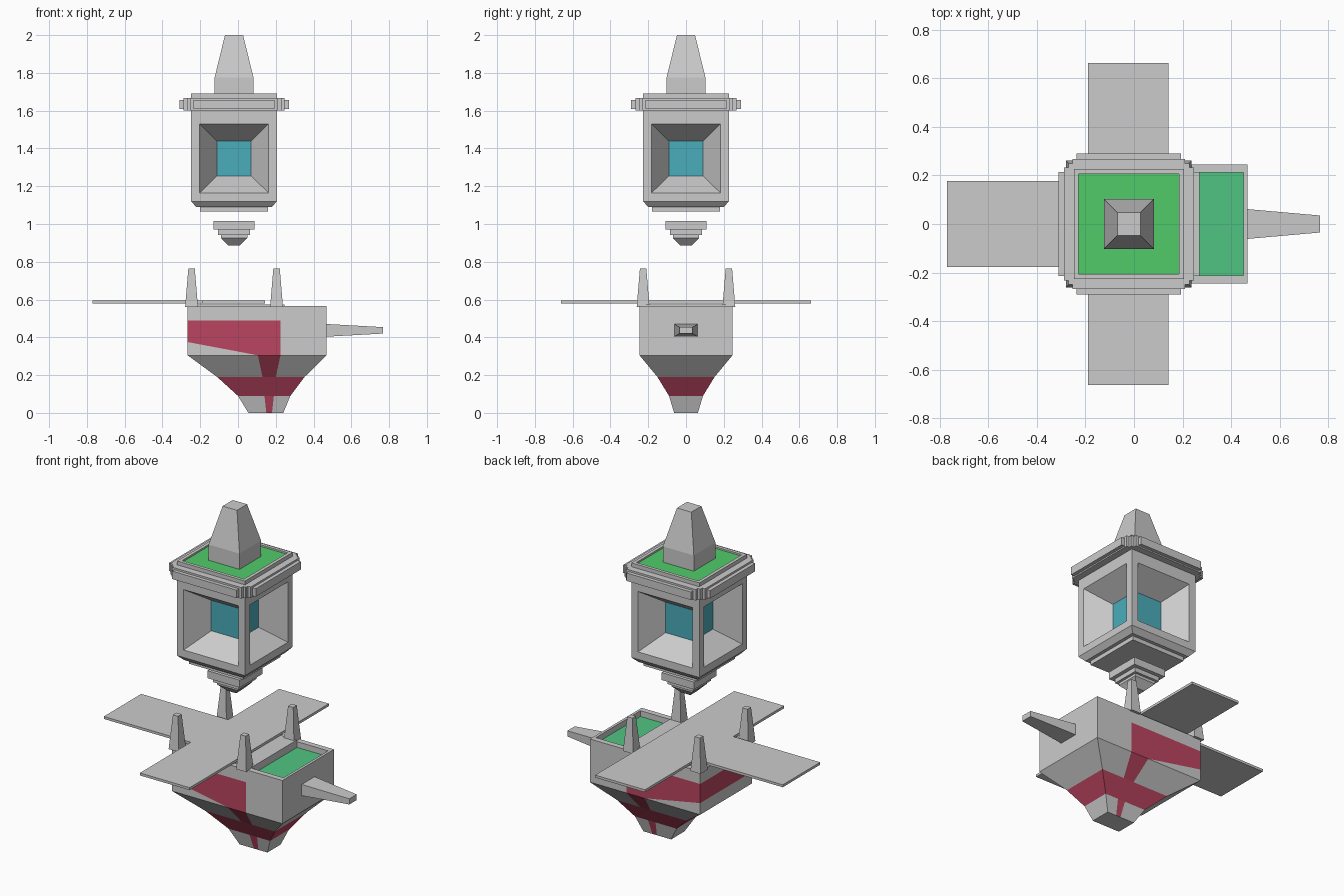
import bpy, bmesh

if "Cube" in bpy.data.objects:
    bpy.data.objects.remove(bpy.data.objects["Cube"])

CX = -0.021  # lantern axis


def material(name, rgb):
    m = bpy.data.materials.new(name)
    m.diffuse_color = (*rgb, 1)
    m.use_nodes = True
    m.node_tree.nodes["Principled BSDF"].inputs["Base Color"].default_value = m.diffuse_color
    return m


GREEN = material("green", (0.08, 0.6, 0.14))
DECK_GREEN = material("deck_green", (0.08, 0.56, 0.22))
TEAL = material("teal", (0.07, 0.42, 0.5))
RED = material("red", (0.5, 0.06, 0.12))
GREY = material("grey", (0.8, 0.8, 0.8))


def finish(name, bm, mats=()):
    bmesh.ops.remove_doubles(bm, verts=bm.verts, dist=1e-5)
    bmesh.ops.dissolve_degenerate(bm, edges=bm.edges, dist=1e-5)
    bmesh.ops.recalc_face_normals(bm, faces=bm.faces)
    me = bpy.data.meshes.new(name)
    bm.to_mesh(me)
    bm.free()
    ob = bpy.data.objects.new(name, me)
    bpy.context.collection.objects.link(ob)
    for m in mats:
        me.materials.append(m)
    return ob


def loft(name, rings, centre=(CX, 0), cap_mat=None, along_x=False):
    """Rectangular rings (half_u, half_v, height); along_x lays the loft along x."""
    bm = bmesh.new()
    loops = []
    for hu, hv, h in rings:
        pts = [(centre[0] + s * hu, centre[1] + t * hv)
               for s, t in ((-1, -1), (1, -1), (1, 1), (-1, 1))]
        loops.append([bm.verts.new((h, u, v) if along_x else (u, v, h)) for u, v in pts])
    for a, b in zip(loops, loops[1:]):
        for i in range(4):
            j = (i + 1) % 4
            bm.faces.new((a[i], a[j], b[j], b[i]))
    bm.faces.new(loops[0][::-1])
    cap = bm.faces.new(loops[-1])
    if cap_mat:
        cap.material_index = 1
    return finish(name, bm, (GREY, cap_mat) if cap_mat else ())


def square(name, profile, **kw):
    return loft(name, [(h, h, z) for h, z in profile], **kw)


def box(name, x0, x1, y0, y1, z0, z1):
    hx, hy = (x1 - x0) / 2, (y1 - y0) / 2
    return loft(name, [(hx, hy, z0), (hx, hy, z1)], ((x0 + x1) / 2, (y0 + y1) / 2))


# Hull: rings of four stations per side, with painted stripe and bands
def hull():
    top = (-.267, .105, .225, .468)
    inner = (-.25, .105, .225, .452)
    rings = [
        ((.055, .15, .18, .24), .063, (0,) * 4),
        ((0, .14, .19, .277), .09, (.09,) * 4),
        ((-.11, .13, .2, .352), .151, (.19,) * 4),
        (top, .246, (.305,) * 4),
        (top, .246, (.375, .305, .305, .305)),
        (top, .246, (.49,) * 4),
        (top, .246, (.565,) * 4),
        (inner, .212, (.565,) * 4),
        (inner, .212, (.53,) * 4),
    ]
    # sides 0-2 front, 3 right end, 4-6 back, 7 left end
    red = {0: {1, 5}, 1: set(range(8)), 2: {1, 5}, 4: {0, 1, 5, 6, 7}}
    bm = bmesh.new()
    loops = []
    for xs, h, zs in rings:
        p = [(x, -h, z) for x, z in zip(xs, zs)]
        p += [(x, h, z) for x, _, z in reversed(p)]
        loops.append([bm.verts.new(c) for c in p])
    for k, (a, b) in enumerate(zip(loops, loops[1:])):
        for i in range(8):
            j = (i + 1) % 8
            if k == 3 and i in (1, 2, 3, 4, 5):
                continue  # the slanted band edge has no height here
            f = bm.faces.new((a[i], a[j], b[j], b[i]))
            f.material_index = int(i in red.get(k, ()))
    bm.faces.new(loops[0][::-1])
    bm.faces.new(loops[-1]).material_index = 2
    finish("hull", bm, (GREY, RED, DECK_GREEN))


hull()
box("deck_block", -.249, .245, -.211, .211, .525, .575)
loft("bowsprit", [(.062, .034, .46), (.035, .017, .767)], (0, .437), along_x=True)

# Flat cross-shaped sheet on the deck
box("sheet_side_arms", -.19, .142, -.663, .663, .579, .594)
box("sheet_rear_arm", -.77, -.19, -.178, .178, .579, .594)

# Four corner posts
for sx in (-1, 1):
    for sy in (-1, 1):
        square("corner_post", [(.034, .56), (.017, .765)],
               centre=(CX + sx * .225, sy * .227))


# Lantern body with a sloping window recess on each side
def lantern_body():
    c = 1.347
    bm = bmesh.new()
    frames = [(.227, .227, 1.12, 1.572), (.182, .227, c - .182, c + .182),
              (.091, .095, c - .092, c + .092)]
    for ca, sa in ((1, 0), (0, 1), (-1, 0), (0, -1)):
        loops = []
        for h, d, z0, z1 in frames:
            pts = [(-h, z0), (h, z0), (h, z1), (-h, z1)]
            loops.append([bm.verts.new((CX + u * ca + d * sa, u * sa - d * ca, z))
                          for u, z in pts])
        for a, b in zip(loops, loops[1:]):
            for i in range(4):
                j = (i + 1) % 4
                bm.faces.new((a[i], a[j], b[j], b[i]))
        bm.faces.new(loops[-1]).material_index = 1
    bmesh.ops.remove_doubles(bm, verts=bm.verts, dist=1e-5)
    bmesh.ops.holes_fill(bm, edges=[e for e in bm.edges if e.is_boundary and
                         all(abs(v.co.x - CX) > .2 and abs(v.co.y) > .2 for v in e.verts)])
    finish("lantern_body", bm, (GREY, TEAL))


lantern_body()
square("lantern_foot", [(.18, 1.065), (.18, 1.09), (.2, 1.09), (.227, 1.12)])
square("lantern_lid", [(.227, 1.572), (.227, 1.69), (.207, 1.69), (.207, 1.68)],
       cap_mat=GREEN)
square("spire", [(.103, 1.675), (.103, 1.775), (.048, 2.0)])

# Stepped trim bars around the lid
for length, reach, z0, z1 in ((.247, .25, 1.6, 1.667), (.232, .268, 1.6, 1.667),
                              (.215, .29, 1.608, 1.656)):
    for name, hx, hy in (("trim_bars_front_back", length, reach),
                         ("trim_bars_sides", reach, length)):
        loft(name, [(hx, hy, z0), (hx, hy, z1)])

# Hanging stepped pendant below the lantern
square("pendant", [(.029, .885), (.07, .927), (.07, .943), (.085, .943),
                   (.085, .97), (.108, .97), (.108, 1.015)])
